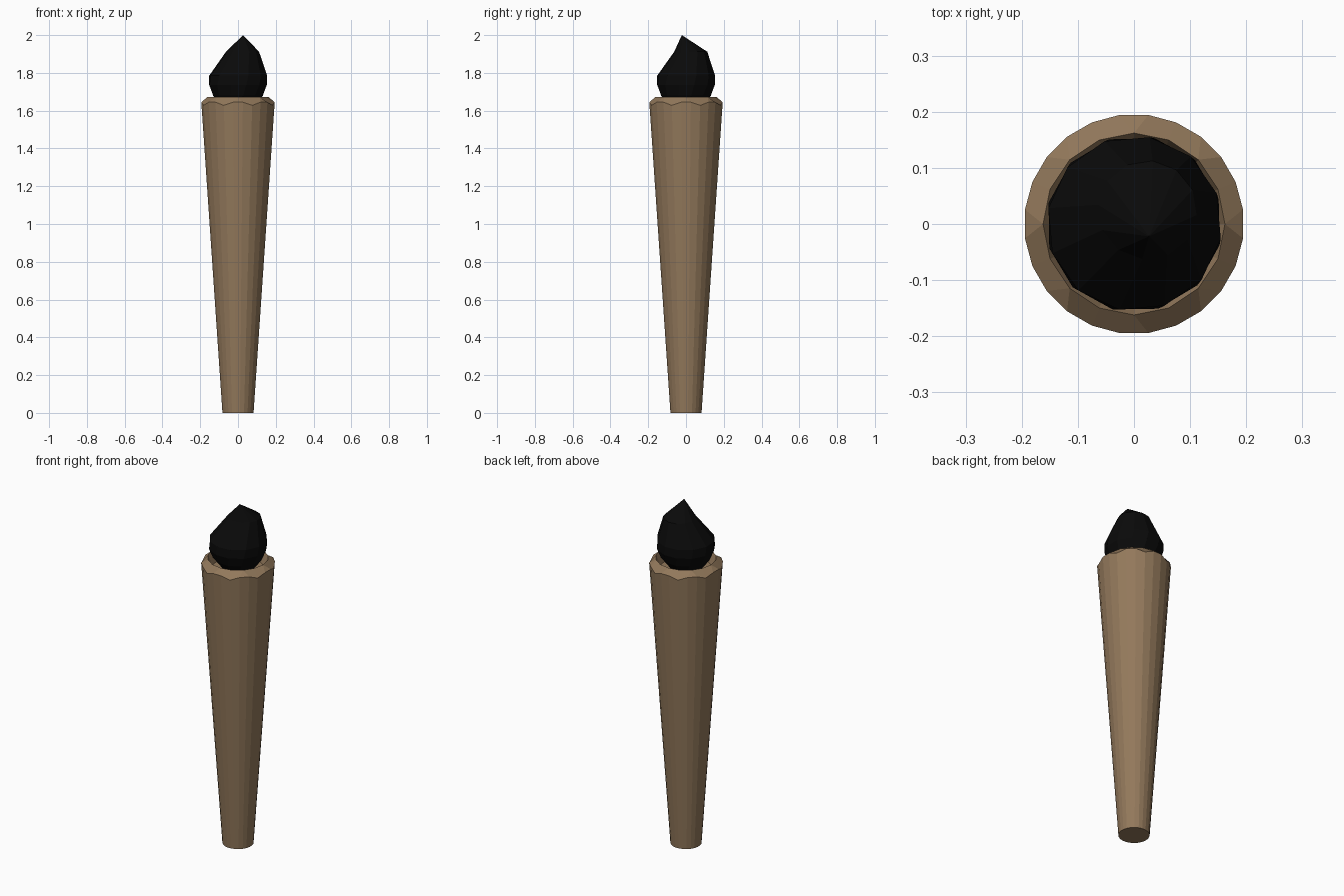
import bpy, bmesh
from math import sin, cos, radians

if "Cube" in bpy.data.objects:
    bpy.data.objects.remove(bpy.data.objects["Cube"])


def finish(bm, name, color):
    bmesh.ops.recalc_face_normals(bm, faces=bm.faces)
    me = bpy.data.meshes.new(name)
    bm.to_mesh(me)
    bm.free()
    ob = bpy.data.objects.new(name, me)
    bpy.context.collection.objects.link(ob)
    mat = bpy.data.materials.new(name + "_colour")
    mat.diffuse_color = (*color, 1)
    mat.use_nodes = True
    mat.node_tree.nodes["Principled BSDF"].inputs["Base Color"].default_value = mat.diffuse_color
    me.materials.append(mat)


def ring(bm, n, r, z, start=0.0, cx=0.0, cy=0.0):
    """n vertices round a circle; z may be a function of the index"""
    out = []
    for i in range(n):
        a = radians(start + 360 * i / n)
        h = z(i) if callable(z) else z
        out.append(bm.verts.new((cx + r * cos(a), cy + r * sin(a), h)))
    return out


def bridge(bm, a, b):
    n = len(a)
    for i in range(n):
        j = (i + 1) % n
        bm.faces.new((a[i], a[j], b[j], b[i]))


# Tapered wooden handle with a carved, scalloped rim
bm = bmesh.new()
base = ring(bm, 24, 0.083, 0, 7.5)
outer = ring(bm, 24, 0.196, lambda i: 1.628 if i % 3 == 1 else 1.645, 7.5)
lip = ring(bm, 16, 0.162, 1.672)
floor = ring(bm, 16, 0.14, 1.61)
bm.faces.new(base[::-1])
bridge(bm, base, outer)
for k in range(8):
    a, b, c = outer[3 * k:3 * k + 3]
    c0, mid, c1 = lip[2 * k], lip[2 * k + 1], lip[(2 * k + 2) % 16]
    bm.faces.new((c0, a, b, mid))
    bm.faces.new((mid, b, c, c1))
    bm.faces.new((c0, outer[3 * k - 1], a))
bridge(bm, lip, floor)
bm.faces.new(floor)
finish(bm, "handle", (0.29, 0.19, 0.105))

# Faceted charred tip: stacked rings leaning to an off-centre point
bm = bmesh.new()
levels = [  # radius, height, centre x, centre y
    (0.09, 1.62, 0, 0),
    (0.135, 1.68, 0, 0),
    (0.157, 1.735, 0, 0),
    (0.156, 1.785, 0.001, 0.001),
    (0.088, 1.912, 0.024, 0.025),
]
rings = [ring(bm, 12, r, z, 8 + 4 * i, x, y)
         for i, (r, z, x, y) in enumerate(levels)]
bm.faces.new(rings[0][::-1])
for a, b in zip(rings, rings[1:]):
    bridge(bm, a, b)
tip = bm.verts.new((0.027, -0.022, 2.0))
for i in range(12):
    bm.faces.new((rings[-1][i], rings[-1][(i + 1) % 12], tip))
finish(bm, "charred_tip", (0.003, 0.003, 0.003))
